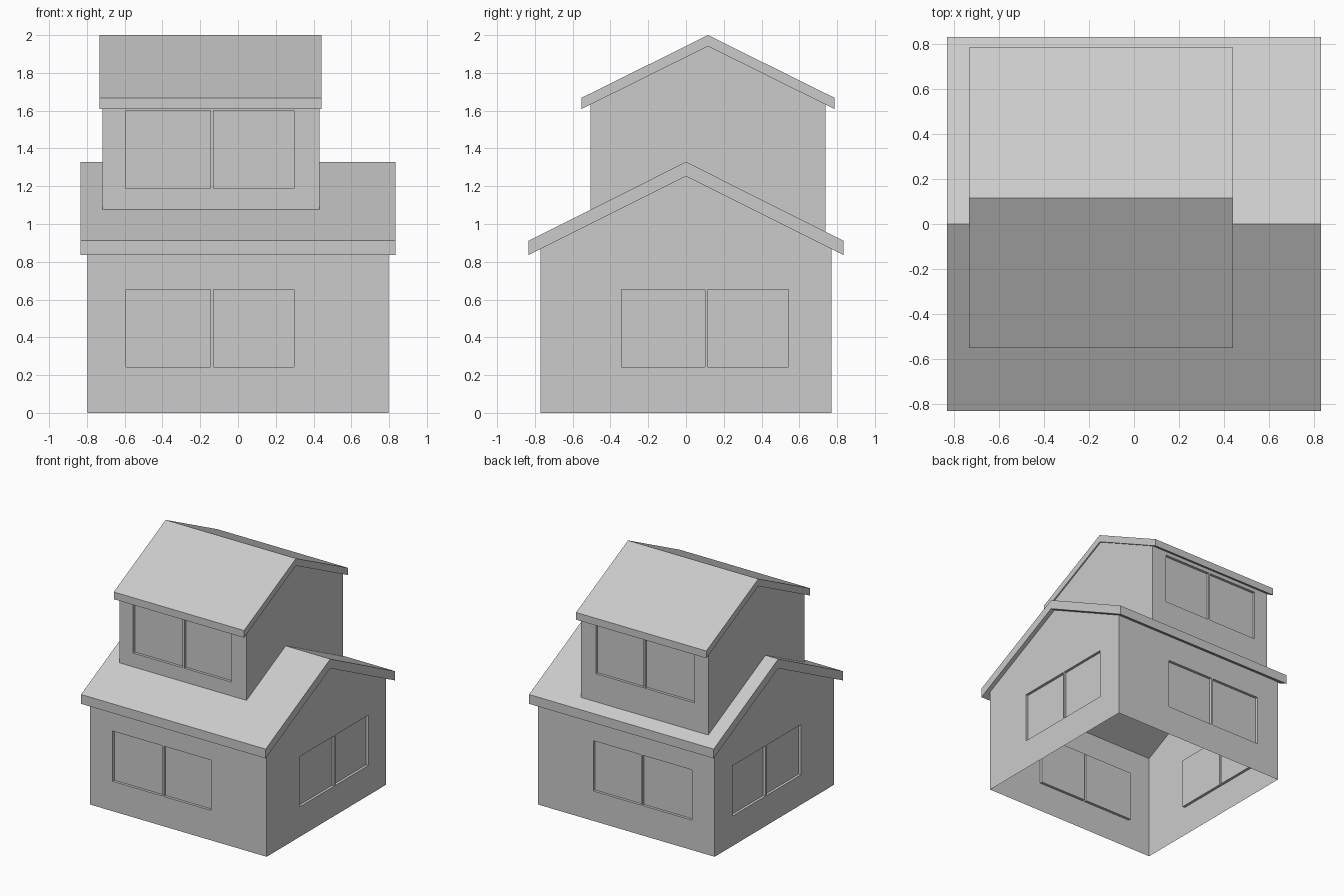
import bpy, bmesh

if "Cube" in bpy.data.objects:
    bpy.data.objects.remove(bpy.data.objects["Cube"])

RECESS = 0.022  # depth of the window panes behind the wall face


def new_object(name, bm):
    bmesh.ops.recalc_face_normals(bm, faces=bm.faces)
    mesh = bpy.data.meshes.new(name)
    bm.to_mesh(mesh)
    bm.free()
    obj = bpy.data.objects.new(name, mesh)
    bpy.context.collection.objects.link(obj)
    return obj


def extrude_profile(name, profile, x0, x1):
    """Extrude a (y, z) profile along x."""
    bm = bmesh.new()
    face = bm.faces.new([bm.verts.new((x0, y, z)) for y, z in profile])
    ext = bmesh.ops.extrude_face_region(bm, geom=[face])
    verts = [v for v in ext["geom"] if isinstance(v, bmesh.types.BMVert)]
    bmesh.ops.translate(bm, verts=verts, vec=(x1 - x0, 0, 0))
    return new_object(name, bm)


def add_box(bm, lo, hi):
    verts = bmesh.ops.create_cube(bm, size=1)["verts"]
    for v in verts:
        for i in range(3):
            v.co[i] = lo[i] if v.co[i] < 0 else hi[i]


def add_window(bm, axis, wall, panes, z0, z1):
    """Two pane cutters in the wall at a signed position on an axis."""
    side = 1 if wall > 0 else -1
    d0, d1 = sorted((wall - side * RECESS, wall + side * 0.05))
    for a, b in panes:
        if axis == 'y':
            add_box(bm, (a, d0, z0), (b, d1, z1))
        else:
            add_box(bm, (d0, a, z0), (d1, b, z1))


def cut_and_open(walls, bm_cut):
    """Recess the windows, then leave only the wall shell."""
    cutter = new_object("window_cutter", bm_cut)
    cutter.hide_render = True
    mod = walls.modifiers.new("windows", 'BOOLEAN')
    mod.operation = 'DIFFERENCE'
    mod.solver = 'EXACT'
    mod.object = cutter
    bpy.context.view_layer.update()
    bm = bmesh.new()
    bm.from_object(walls, bpy.context.evaluated_depsgraph_get())
    bm.normal_update()
    gone = [f for f in bm.faces
            if 0.1 < abs(f.normal.z) < 0.99 or f.calc_center_median().z < 0.001]
    bmesh.ops.delete(bm, geom=gone, context='FACES')
    walls.modifiers.clear()
    bm.to_mesh(walls.data)
    bm.free()
    bpy.data.objects.remove(cutter)


def gable_roof(name, x0, x1, y0, y1, eave, ridge, thick):
    mid = (y0 + y1) / 2
    top = [(y0, eave), (mid, ridge), (y1, eave)]
    under = [(y, z - thick) for y, z in reversed(top)]
    return extrude_profile(name, top + under, x0, x1)


def roof_height(y, mid, half, eave, ridge):
    return ridge - (ridge - eave) * abs(y - mid) / half


FRONT_PANES = [(-0.593, -0.146), (-0.131, 0.297)]
SIDE_PANES = [(-0.342, 0.101), (0.114, 0.542)]

# Lower storey roof and walls
gable_roof("lower_roof", -0.833, 0.833, -0.833, 0.833, 0.912, 1.329, 0.076)
eave = roof_height(0.77, 0, 0.833, 0.836, 1.253)
lower = extrude_profile(
    "lower_walls",
    [(-0.77, 0), (0.77, 0), (0.77, eave), (0, 1.253), (-0.77, eave)], -0.798, 0.798)
cut = bmesh.new()
for s in (-1, 1):
    add_window(cut, 'y', s * 0.77, FRONT_PANES, 0.244, 0.654)
    add_window(cut, 'x', s * 0.798, SIDE_PANES, 0.244, 0.654)
cut_and_open(lower, cut)

# Upper storey roof and walls, standing on the lower roof
gable_roof("upper_roof", -0.734, 0.442, -0.553, 0.786, 1.668, 2.0, 0.059)
MID, HALF = 0.1165, 0.6695
y0, y1 = -0.505, 0.738
base = [(y, roof_height(y, 0, 0.833, 0.912, 1.329)) for y in (y0, 0, y1)]
tops = [(y, roof_height(y, MID, HALF, 1.609, 1.941)) for y in (y1, MID, y0)]
upper = extrude_profile("upper_walls", base + tops, -0.718, 0.431)
cut = bmesh.new()
for y in (y0, y1):
    add_window(cut, 'y', y, FRONT_PANES, 1.189, 1.602)
cut_and_open(upper, cut)
